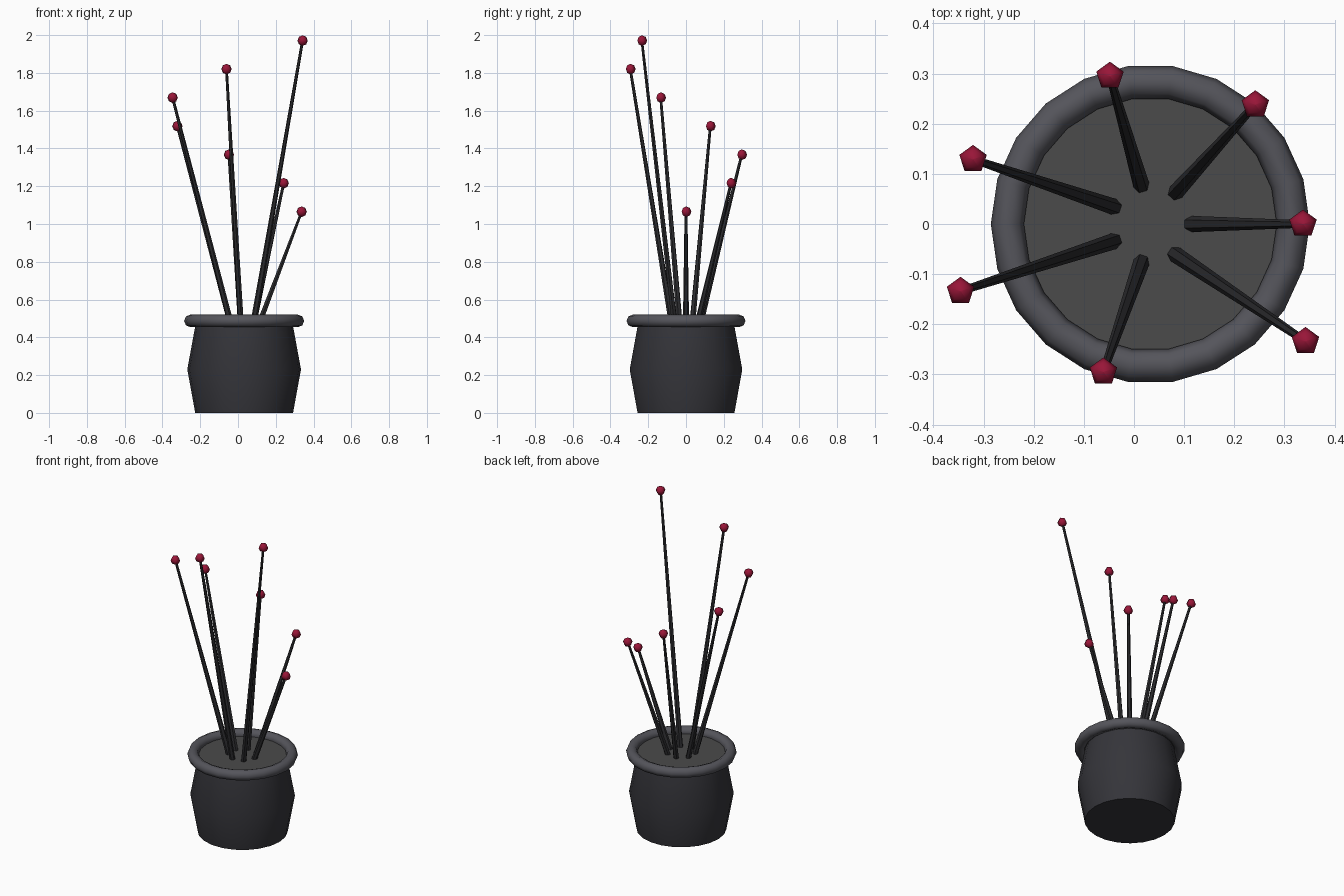
import bpy, math
from mathutils import Vector

if "Cube" in bpy.data.objects:
    bpy.data.objects.remove(bpy.data.objects["Cube"])

CX = 0.0325  # the pot sits slightly right of the overall centre


def material(name, rgb):
    m = bpy.data.materials.new(name)
    m.diffuse_color = (*rgb, 1)
    m.use_nodes = True
    m.node_tree.nodes["Principled BSDF"].inputs["Base Color"].default_value = m.diffuse_color
    return m


POT = material("pot_dark", (0.035, 0.035, 0.042))
RIM = material("rim_grey", (0.09, 0.09, 0.105))
SOIL = material("soil_grey", (0.07, 0.07, 0.07))
STEM = material("stem_dark", (0.025, 0.025, 0.028))
BUD = material("bud_red", (0.32, 0.008, 0.04))


def lathe(name, profile, sides, mat, phase=0.0, location=(0, 0, 0), rotation=None, angle=40):
    """Revolve (radius, z) pairs around z, capping both ends."""
    verts, faces = [], []
    for r, z in profile:
        for i in range(sides):
            a = phase + 2 * math.pi * i / sides
            verts.append((r * math.cos(a), r * math.sin(a), z))
    for k in range(len(profile) - 1):
        for i in range(sides):
            j = (i + 1) % sides
            faces.append((k * sides + i, k * sides + j, (k + 1) * sides + j, (k + 1) * sides + i))
    faces.append(tuple(reversed(range(sides))))
    faces.append(tuple(range((len(profile) - 1) * sides, len(profile) * sides)))
    me = bpy.data.meshes.new(name)
    me.from_pydata(verts, [], faces)
    me.materials.append(mat)
    ob = bpy.data.objects.new(name, me)
    bpy.context.collection.objects.link(ob)
    ob.location = location
    if rotation:
        ob.rotation_euler = rotation
    finish(ob, angle)
    return ob


def finish(ob, angle):
    bpy.ops.object.select_all(action='DESELECT')
    ob.select_set(True)
    bpy.context.view_layer.objects.active = ob
    bpy.ops.object.shade_smooth_by_angle(angle=math.radians(angle))


# Pot body with a bulged waist
lathe("pot", [(0.259, 0), (0.301, 0.23), (0.256, 0.475)], 22, POT, location=(CX, 0, 0))

# Soil disc just above the body's cap
lathe("soil", [(0.262, 0.465), (0.262, 0.482)], 22, SOIL, location=(CX, 0, 0))

# Rolled rim
bpy.ops.mesh.primitive_torus_add(major_segments=22, minor_segments=8, major_radius=0.285,
                                 minor_radius=0.033, location=(CX, 0, 0.487))
rim = bpy.context.object
rim.name = "rim"
rim.data.materials.append(RIM)
finish(rim, 60)

# Seven leaning stems with a bud on each; tips rise in even steps around the ring
tips = [(0.337, 0), (0.242, 0.238), (-0.048, 0.295), (-0.321, 0.129),
        (-0.346, -0.134), (-0.061, -0.295), (0.342, -0.234)]
bud_profile = [(0.0005, -0.028), (0.0203, -0.0198), (0.0287, 0), (0.0203, 0.0198), (0.0005, 0.028)]
for i, (x, y) in enumerate(tips):
    a = 2 * math.pi * i / 7
    base = Vector((CX + 0.075 * math.cos(a), 0.075 * math.sin(a), 0.46))
    tip = Vector((x, y, 1.065 + 0.151 * i))
    axis = tip - base
    lathe(f"stem_{i + 1}", [(0.0165, 0), (0.0075, axis.length)], 6, STEM, location=base,
          rotation=axis.to_track_quat('Z', 'Y').to_euler(), angle=30)
    lathe(f"bud_{i + 1}", bud_profile, 5, BUD, phase=math.pi / 2, location=tip, angle=100)
